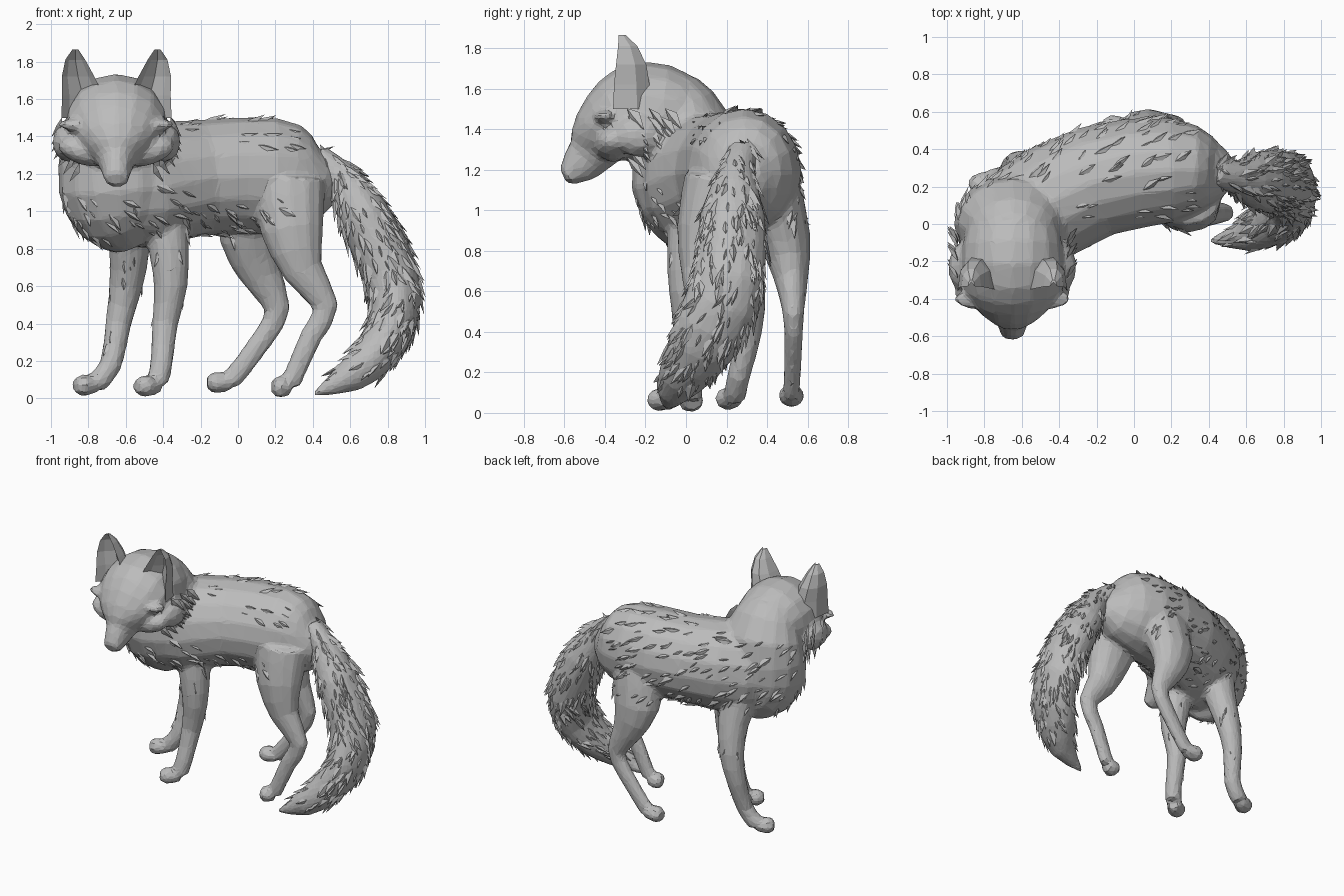
import bpy, bmesh, math, random
from mathutils import Vector as V, Matrix

random.seed(4)
if "Cube" in bpy.data.objects:
    bpy.data.objects.remove(bpy.data.objects["Cube"])

grey = bpy.data.materials.new("fur_grey")
grey.use_nodes = True
grey.diffuse_color = (0.5, 0.5, 0.5, 1)
grey.node_tree.nodes["Principled BSDF"].inputs["Base Color"].default_value = grey.diffuse_color
X, Y, Z = V((1, 0, 0)), V((0, 1, 0)), V((0, 0, 1))
HEAD_X = -.65


def make(name, bm):
    bmesh.ops.recalc_face_normals(bm, faces=bm.faces)
    mesh = bpy.data.meshes.new(name)
    bm.to_mesh(mesh)
    bm.free()
    mesh.materials.append(grey)
    obj = bpy.data.objects.new(name, mesh)
    bpy.context.collection.objects.link(obj)
    return obj


def bridge(bm, loops):
    """Join successive vertex loops with quads and cap both ends."""
    for low, high in zip(loops, loops[1:]):
        for k in range(len(low)):
            bm.faces.new((low[k - 1], low[k], high[k], high[k - 1]))
    bm.faces.new(loops[0])
    bm.faces.new(loops[-1])


def refine(rings):
    """Insert a smoothly interpolated ring between each pair of rings."""
    rows = [V(r) for r in rings]
    result = [rows[0]]
    for i, (a, b) in enumerate(zip(rows, rows[1:])):
        before, after = rows[max(i - 1, 0)], rows[min(i + 2, len(rows) - 1)]
        result += [(a + b) * .5625 - (before + after) * .0625, b]
    return result


def loft(bm, rings, ref, sides=16):
    """Skin ellipses (x, y, z, radius along ref, other radius) along a path."""
    rings = refine(rings)
    points = [V(r[:3]) for r in rings]
    loops = []
    for i, ring in enumerate(rings):
        tangent = (points[min(i + 1, len(points) - 1)] - points[max(i - 1, 0)]).normalized()
        u = (ref - tangent * ref.dot(tangent)).normalized()
        v = tangent.cross(u)
        angles = [k * math.tau / sides for k in range(sides)]
        loops.append([bm.verts.new(points[i] + u * ring[3] * math.cos(a) + v * ring[4] * math.sin(a))
                      for a in angles])
    bridge(bm, loops)


def blob(bm, loc, size, turn=0):
    m = Matrix.Translation(loc) @ Matrix.Rotation(turn, 4, 'Y') @ Matrix.Diagonal((*size, 1))
    bmesh.ops.create_icosphere(bm, subdivisions=2, radius=1, matrix=m)


def leg(bm, path, radii, depth, toe):
    """A tapering limb with a paw pointing from the heel to the toe."""
    loft(bm, [(*p, r, r * depth) for p, r in zip(path, radii)], X, 12)
    heel, toe = V(path[-1]), V(toe)
    heel.z = toe.z
    shape = ((0, .05), (.7, .065), (1, .065), (1.4, .04))
    loft(bm, [(*heel.lerp(toe, t), r * .9, r) for t, r in shape], Z, 8)


def faceted(name, bm, ratio, smooth):
    """Fuse the parts into one skin and reduce it to flat facets."""
    obj = make(name, bm)
    fuse = obj.modifiers.new("fuse", 'REMESH')
    fuse.mode, fuse.voxel_size = 'VOXEL', .018
    soften = obj.modifiers.new("soften", 'SMOOTH')
    soften.factor, soften.iterations = .5, smooth
    obj.modifiers.new("facets", 'DECIMATE').ratio = ratio
    graph = bpy.context.evaluated_depsgraph_get()
    mesh = bpy.data.meshes.new_from_object(obj.evaluated_get(graph))
    obj.modifiers.clear()
    obj.data = mesh
    mesh.materials.clear()
    mesh.materials.append(grey)
    for face in mesh.polygons:
        face.use_smooth = False
        face.material_index = 0
    return obj


# Torso
bm = bmesh.new()
loft(bm, [(.51, .28, 1.21, .1, .08), (.41, .28, 1.18, .23, .19), (.2, .29, 1.19, .31, .28),
          (-.2, .23, 1.18, .31, .3), (-.55, .05, 1.13, .33, .3), (-.7, -.1, 1.1, .24, .21)], Z)
# Chest and neck
loft(bm, [(-.56, .08, .84, .12, .12), (-.61, .04, .95, .25, .21), (-.64, 0, 1.12, .32, .27),
          (HEAD_X, 0, 1.4, .29, .24), (HEAD_X, -.08, 1.6, .18, .14)], X)
# Skull and muzzle, as (y, z, half height, half width)
skull = [(.1, 1.43, .12, .15), (-.03, 1.45, .23, .25), (-.2, 1.47, .265, .275), (-.32, 1.43, .235, .27),
         (-.42, 1.36, .165, .2), (-.47, 1.28, .12, .11), (-.53, 1.22, .095, .08), (-.59, 1.165, .05, .065)]
loft(bm, [(HEAD_X, *ring) for ring in skull], Z)
blob(bm, (HEAD_X, -.57, 1.175), (.06, .04, .045))
# Brows, cheeks and jowls
for s in (-1, 1):
    blob(bm, (HEAD_X + s * .16, -.4, 1.455), (.16, .06, .04), s * -.08)
    blob(bm, (HEAD_X + s * .17, -.36, 1.32), (.15, .09, .075), s * -.3)
    blob(bm, (HEAD_X + s * .25, -.23, 1.37), (.095, .14, .11))
# Front legs
front = (.13, .11, .09, .07, .06, .06)
leg(bm, [(-.6, .18, 1.05), (-.58, .26, .8), (-.6, .31, .6), (-.64, .31, .4), (-.68, .26, .18), (-.76, .24, .08)],
    front, .95, (-.84, .2, .07))
leg(bm, [(-.4, .04, 1.05), (-.37, .01, .8), (-.36, 0, .6), (-.39, 0, .4), (-.41, -.06, .18), (-.43, -.08, .09)],
    front, .95, (-.51, -.14, .065))
# Hind legs
hind = (.2, .17, .11, .07, .06, .055)
leg(bm, [(.1, .42, 1.1), (.07, .49, .85), (.13, .52, .65), (.21, .53, .48), (.14, .53, .33), (-.04, .52, .09)],
    hind, .75, (-.13, .52, .085))
leg(bm, [(.27, .14, 1.15), (.29, .08, .9), (.35, .06, .68), (.47, .06, .49), (.39, .05, .33), (.28, .04, .08)],
    hind, .75, (.21, .02, .06))
body = faceted("body", bm, .12, 3)

# Tail
bm = bmesh.new()
loft(bm, [(.42, .28, 1.28, .08, .08), (.55, .25, 1.18, .09, .09), (.67, .23, .98, .16, .14),
          (.82, .21, .65, .18, .15), (.83, .12, .42, .18, .13), (.74, .03, .25, .15, .12),
          (.6, -.06, .12, .09, .09), (.4, -.09, .02, .01, .01)], Y)
tail = faceted("tail", bm, .2, 2)

# Ears: cupped horns open to the front, as (offset, y, z, half width, depth)
cup = [(-1, -.5), (-.85, .35), (-.35, .85), (.35, .85), (.85, .35), (1, -.5), (.65, -.1), (0, .35), (-.65, -.1)]
ear = [(.17, -.29, 1.5, .125, .14), (.18, -.29, 1.62, .11, .13), (.205, -.29, 1.72, .087, .11),
       (.22, -.3, 1.81, .053, .07), (.22, -.32, 1.865, .016, .025)]
for s, side in ((-1, "right"), (1, "left")):
    bm = bmesh.new()
    bridge(bm, [[bm.verts.new((HEAD_X + s * (dx + a * w), y + b * d, z)) for a, b in cup]
                for dx, y, z, w, d in ear])
    make(side + "_ear", bm)


def tuft(bm, p, n, flow, size):
    """A jagged lock of fur rooted under the skin, its tip lifting along the flow."""
    f = (flow - n * flow.dot(n)).normalized()
    w = f.cross(n) * size * random.uniform(.2, .4)
    p = p - n * .01
    left, right, root = bm.verts.new(p - w), bm.verts.new(p + w), bm.verts.new(p - f * size * .7)
    ridge, tip = bm.verts.new(p + n * size * .25), bm.verts.new(p + (f + n * .4) * size)
    for tri in ((left, root, ridge), (root, right, ridge), (left, ridge, tip),
                (ridge, right, tip), (left, tip, right), (left, right, root)):
        bm.faces.new(tri)


def scatter(name, obj, count, size, flow, allow):
    bm = bmesh.new()
    faces = [f for f in obj.data.polygons if allow(f.center, f.normal)]
    for f in random.choices(faces, [f.area for f in faces], k=count):
        jitter = V([random.uniform(-.25, .25) for _ in range(3)])
        tuft(bm, f.center, f.normal, flow(f.center) + jitter, size * random.uniform(.6, 1.2))
    make(name, bm)


def tail_flow(c):
    if c.z > .6:
        return V((.45, 0, -1))
    return V((-.5, -.4, -.8)) if c.z > .3 else V((-1, -.3, -.5))


# Fur locks on the coat, belly, legs and tail
scatter("coat_tufts", body, 170, .075, lambda c: V((.9, .35, -.5)),
        lambda c, n: c.z > .9 and c.x < .3 and (c.y > .02 or c.z < 1.15) and not (c.z > 1.45 and c.x < -.35))
scatter("belly_tufts", body, 50, .07, lambda c: V((.6, 0, -1)),
        lambda c, n: .83 < c.z < 1.02 and n.z < -.1 and -.9 < c.x < .05)
scatter("leg_tufts", body, 24, .055, lambda c: V((.2, .2, -1)),
        lambda c, n: .2 < c.z < .8 and c.x < -.25)
scatter("tail_tufts", tail, 360, .08, tail_flow, lambda c, n: c.z > .12)

# Cheek ruffs
bm = bmesh.new()
for s in (-1, 1):
    for i in range(7):
        for y in (-.24, -.16, -.08):
            out = .31 - .012 * max(0, i - 2) ** 1.5
            p = V((HEAD_X + s * out, y + random.uniform(-.02, .02), 1.46 - i * .04))
            tuft(bm, p, V((s * .9, -.35, -.1)).normalized(), V((s * .3, .6, -.7)), .085)
make("cheek_ruff", bm)
